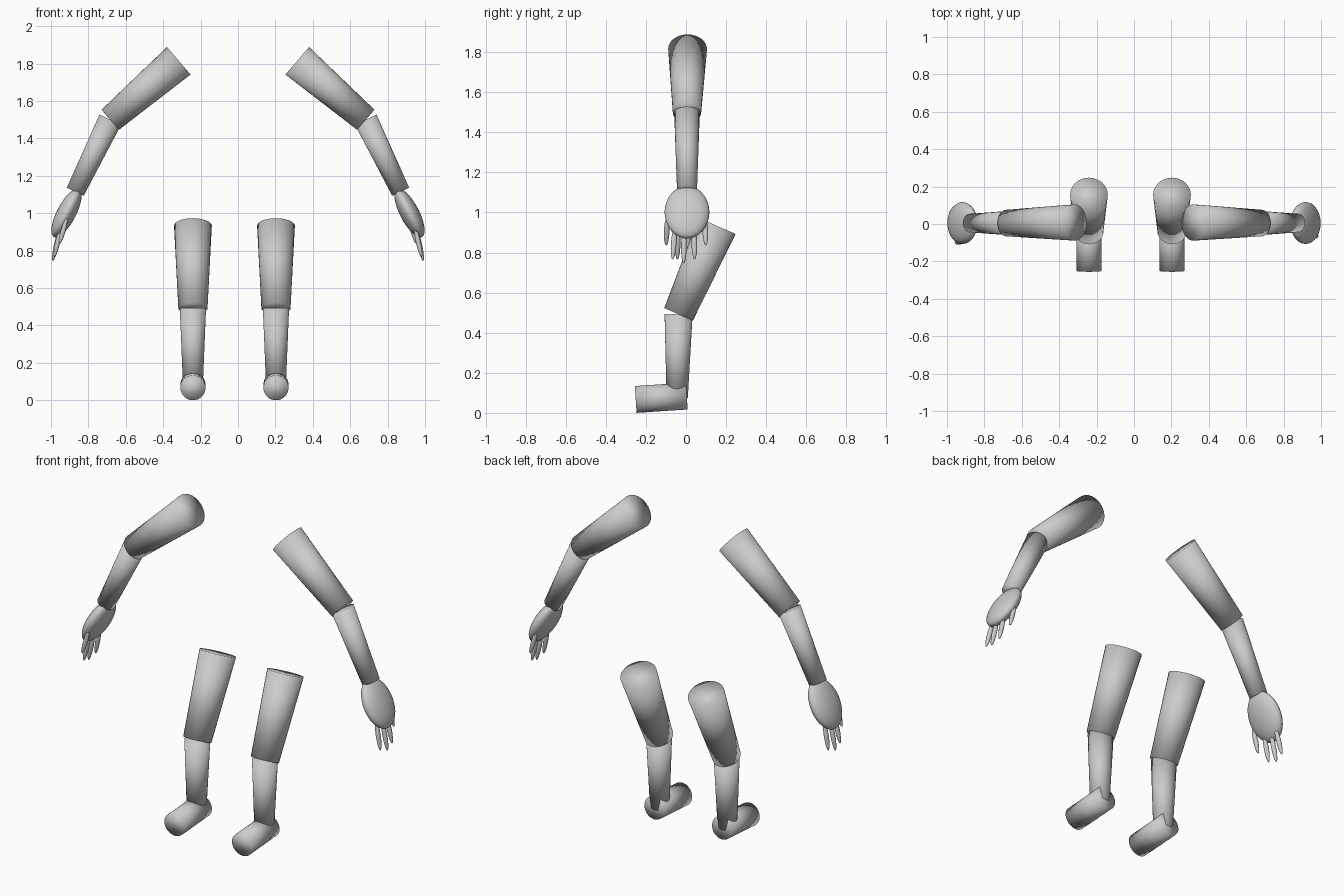
import bpy
from mathutils import Vector, Matrix

if "Cube" in bpy.data.objects:
    bpy.data.objects.remove(bpy.data.objects["Cube"])


def finish(obj, name):
    obj.name = name
    obj.data.name = name
    for p in obj.data.polygons:
        p.use_smooth = True
    return obj


def frame(axis):
    # local z along the axis, local y kept close to world y
    z = Vector(axis).normalized()
    ref = Vector((0, 1, 0)) if abs(z.y) < 0.9 else Vector((0, 0, 1))
    x = ref.cross(z).normalized()
    y = z.cross(x)
    return Matrix((x, y, z)).transposed().to_4x4()


def limb(name, a, b, ra, rb):
    # capped tapered tube from a (radius ra) to b (radius rb)
    a, b = Vector(a), Vector(b)
    bpy.ops.mesh.primitive_cone_add(vertices=32, radius1=ra, radius2=rb, depth=(b - a).length)
    obj = bpy.context.object
    obj.matrix_world = Matrix.Translation((a + b) / 2) @ frame(b - a)
    return finish(obj, name)


def ellipsoid(name, a, b, rx, ry, seg=32, rings=16):
    # stretched ball with its poles at a and b
    a, b = Vector(a), Vector(b)
    bpy.ops.mesh.primitive_uv_sphere_add(segments=seg, ring_count=rings, radius=1)
    obj = bpy.context.object
    size = Matrix.Diagonal((rx, ry, (b - a).length / 2, 1))
    obj.matrix_world = Matrix.Translation((a + b) / 2) @ frame(b - a) @ size
    return finish(obj, name)


# fingers as (base x, y, z), (tip x, y, z) for the +x hand
fingers = [
    ((0.945, -0.055, 0.93), (0.982, -0.067, 0.765)),
    ((0.952, -0.009, 0.92), (0.990, -0.012, 0.745)),
    ((0.945, 0.040, 0.93), (0.982, 0.043, 0.765)),
    ((0.915, 0.094, 0.975), (0.955, 0.099, 0.835)),
]

# arms, hands and fingers; the hands are turned half round from each other
for side, s in (("left", 1), ("right", -1)):
    elbow = (s * 0.683, 0.005, 1.50)
    limb(side + "_upper_arm", (s * 0.317, 0.008, 1.815), elbow, 0.097, 0.071)
    limb(side + "_forearm", elbow, (s * 0.87, 0.005, 1.115), 0.064, 0.05)
    ellipsoid(side + "_palm", (s * 0.85, 0.005, 1.13), (s * 0.984, 0.005, 0.873), 0.051, 0.112)
    for i, (a, b) in enumerate(fingers):
        flip = Vector((s, s, 1))
        ellipsoid(f"{side}_finger_{i + 1}", Vector(a) * flip, Vector(b) * flip,
                  0.013, 0.014, 16, 10)

# legs and feet
for side, x in (("left", 0.203), ("right", -0.241)):
    knee = (x, -0.037, 0.492)
    limb(side + "_thigh", (x, 0.155, 0.933), knee, 0.101, 0.078)
    limb(side + "_shin", knee, (x, -0.044, 0.075), 0.07, 0.053)
    limb(side + "_foot", (x, 0.004, 0.084), (x, -0.251, 0.067), 0.067, 0.067)
